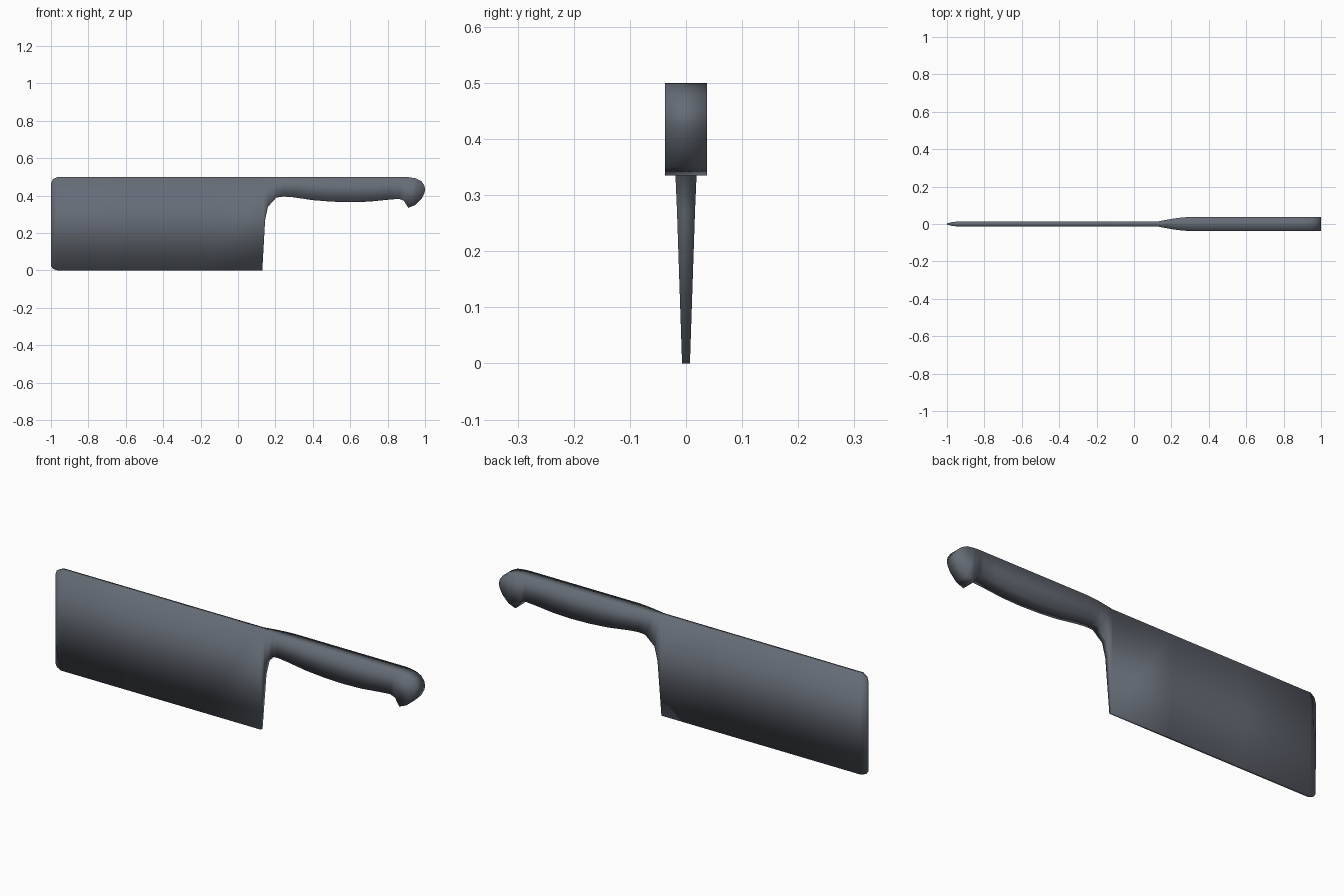
import bpy, bmesh

steel = bpy.data.materials.new("dark_steel")
steel.diffuse_color = (0.13, 0.15, 0.18, 1)

# Stations along the knife: top x, top z, bottom x, bottom z, half width top, half width bottom
BLADE = [
    (-1.0, .465, -1.0, .025, .003, .002),
    (-.99, .488, -.99, .009, .006, .004),
    (-.965, .5, -.965, 0, .012, .007),
    (-.6, .5, -.6, 0, .013, .007),
    (-.2, .5, -.2, 0, .013, .007),
    (.13, .5, .13, 0, .014, .007),
]
NECK = [
    (.142, .5, .145, .27, .016, .016),
    (.16, .5, .16, .34, .020, .019),
    (.205, .5, .205, .39, .028, .028),
]
GRIP = [(x, .5, x, z, w, w) for x, z, w in [
    (.24, .395, .033), (.285, .393, .037), (.4, .376, .037), (.5, .368, .037),
    (.6, .365, .037), (.7, .368, .037), (.8, .378, .037), (.86, .383, .037)]]
POMMEL = [
    (.885, .5, .887, .373, .037, .037),
    (.91, .499, .91, .335, .037, .037),
    (.95, .493, .948, .35, .037, .037),
    (.98, .478, .982, .385, .037, .037),
    (.996, .455, .997, .415, .037, .037),
    (1.0, .438, 1.0, .43, .037, .037),
]

# Loft a four-cornered section through the stations
bm = bmesh.new()
rings = []
for xt, zt, xb, zb, wt, wb in BLADE + NECK + GRIP + POMMEL:
    rings.append([bm.verts.new(p) for p in
                  ((xt, -wt, zt), (xt, wt, zt), (xb, wb, zb), (xb, -wb, zb))])
for a, b in zip(rings, rings[1:]):
    for i in range(4):
        j = (i + 1) % 4
        bm.faces.new((a[i], a[j], b[j], b[i]))
bm.faces.new(rings[0])
bm.faces.new(rings[-1][::-1])
bmesh.ops.recalc_face_normals(bm, faces=bm.faces)
for f in bm.faces:
    f.smooth = True

mesh = bpy.data.meshes.new("cleaver")
bm.to_mesh(mesh)
bm.free()
mesh.materials.append(steel)
knife = bpy.data.objects.new("cleaver_blade_and_handle", mesh)
bpy.context.collection.objects.link(knife)
